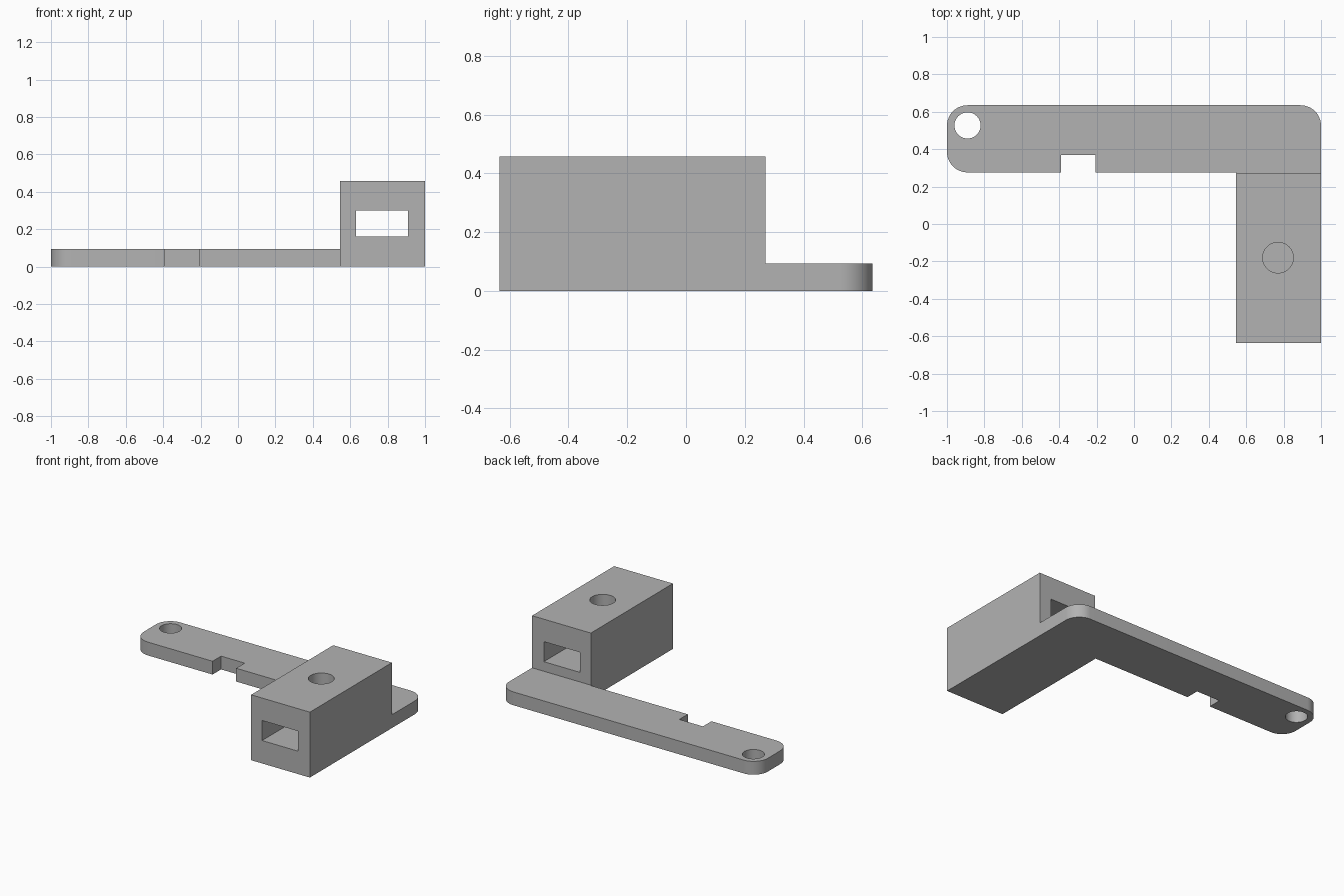
import bpy, bmesh
from math import radians, sin, cos

cube = bpy.data.objects.get("Cube")
if cube:
    bpy.data.objects.remove(cube, do_unlink=True)

grey = bpy.data.materials.new("plain grey")
grey.use_nodes = True
colour = (0.45, 0.45, 0.45, 1)
grey.diffuse_color = colour
grey.node_tree.nodes["Principled BSDF"].inputs["Base Color"].default_value = colour


def prism(name, outline, z0, z1):
    """Solid made by extruding an outline in the ground plane from z0 to z1."""
    bm = bmesh.new()
    face = bm.faces.new([bm.verts.new((x, y, z0)) for x, y in outline])
    top = bmesh.ops.extrude_face_region(bm, geom=[face])["geom"]
    for v in top:
        if isinstance(v, bmesh.types.BMVert):
            v.co.z = z1
    bmesh.ops.recalc_face_normals(bm, faces=bm.faces)
    mesh = bpy.data.meshes.new(name)
    bm.to_mesh(mesh)
    bm.free()
    mesh.materials.append(grey)
    obj = bpy.data.objects.new(name, mesh)
    bpy.context.collection.objects.link(obj)
    return obj


def arc(x, y, r, start, end, steps):
    angles = [radians(start + (end - start) * i / steps) for i in range(steps + 1)]
    return [(x + r * cos(a), y + r * sin(a)) for a in angles]


def rect(x0, x1, y0, y1):
    return [(x0, y0), (x1, y0), (x1, y1), (x0, y1)]


def combine(target, other, operation):
    mod = target.modifiers.new(other.name, "BOOLEAN")
    mod.object, mod.operation, mod.solver = other, operation, "EXACT"
    other.hide_render = True
    bpy.context.view_layer.objects.active = target
    bpy.ops.object.modifier_apply(modifier=mod.name)
    bpy.data.objects.remove(other, do_unlink=True)


# Flat arm with three rounded corners, an edge notch and a foot under the block
front, back, r, thick = 0.276, 0.635, 0.11, 0.093
outline = arc(-1 + r, front + r, r, 180, 270, 12)
outline += [(-0.39, front), (-0.39, 0.37), (-0.207, 0.37), (-0.207, front)]
outline += [(0.548, front), (0.548, 0.1), (1, 0.1)]
outline += arc(1 - r, back - r, r, 0, 90, 12)
outline += arc(-1 + r, back - r, r, 90, 180, 12)
bracket = prism("bracket", outline, 0, thick)

# Block standing on the front of the arm
combine(bracket, prism("block", rect(0.546, 1, -0.635, 0.271), 0, 0.457), "UNION")

# Rectangular channel, round hole down into it, and the hole in the arm's end
channel_floor, channel_roof = 0.16, 0.3
combine(bracket, prism("channel", rect(0.631, 0.909, -0.8, 0.8),
                       channel_floor, channel_roof), "DIFFERENCE")
combine(bracket, prism("block_hole", arc(0.77, -0.18, 0.082, 0, 352.5, 47),
                       0.23, 0.6), "DIFFERENCE")
combine(bracket, prism("arm_hole", arc(-0.89, 0.527, 0.07, 0, 352.5, 47),
                       -0.1, 0.3), "DIFFERENCE")

# Smooth rounded walls, crisp edges
bpy.ops.object.select_all(action="DESELECT")
bracket.select_set(True)
bpy.context.view_layer.objects.active = bracket
bpy.ops.object.shade_smooth_by_angle(angle=radians(30))
